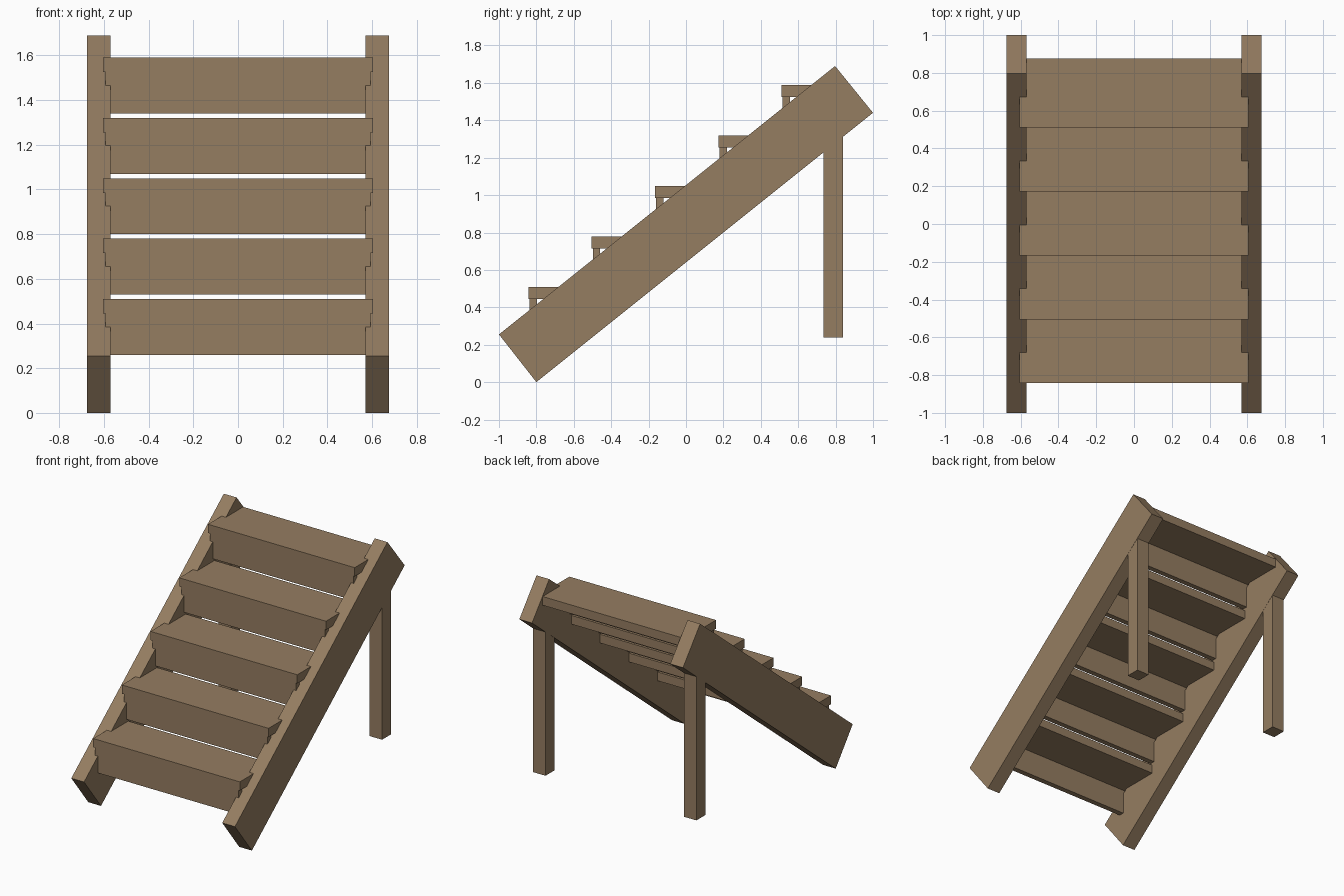
import bpy
import bmesh

cube = bpy.data.objects.get("Cube")
if cube:
    bpy.data.objects.remove(cube, do_unlink=True)

# One plain wood colour
wood = bpy.data.materials.new("brown_wood")
wood.use_nodes = True
color = (0.30, 0.205, 0.12, 1)
wood.diffuse_color = color
bsdf = wood.node_tree.nodes["Principled BSDF"]
bsdf.inputs["Base Color"].default_value = color
bsdf.inputs["Roughness"].default_value = 0.9


def plank(name, x0, x1, profile):
    """Extrude a (y, z) side profile from x0 to x1."""
    bm = bmesh.new()
    face = bm.faces.new([bm.verts.new((x0, y, z)) for y, z in profile])
    ext = bmesh.ops.extrude_face_region(bm, geom=[face])
    moved = [v for v in ext["geom"] if isinstance(v, bmesh.types.BMVert)]
    bmesh.ops.translate(bm, verts=moved, vec=(x1 - x0, 0, 0))
    bmesh.ops.recalc_face_normals(bm, faces=bm.faces)
    mesh = bpy.data.meshes.new(name)
    bm.to_mesh(mesh)
    bm.free()
    mesh.materials.append(wood)
    obj = bpy.data.objects.new(name, mesh)
    bpy.context.collection.objects.link(obj)
    return obj


def rect(y0, y1, z0, z1):
    return [(y0, z0), (y1, z0), (y1, z1), (y0, z1)]


INNER, OUTER = 0.57, 0.675
POST_FRONT, POST_BACK = 0.735, 0.84

# Sloping side beams and the back posts that hold them up
for side, s in (("left", 1), ("right", -1)):
    plank(f"{side}_stringer", s * INNER, s * OUTER,
          [(-1, 0.255), (-0.8, 0), (1, 1.44), (0.797, 1.69)])
    # Post top stays inside the beam, just clear of its outer faces
    plank(f"{side}_back_post", s * (INNER + 0.001), s * (OUTER - 0.001),
          rect(POST_FRONT, POST_BACK, 0.24, 1.4))

# Five steps, each a tread board on a riser board, let into the beams
for i in range(5):
    y, z = -0.843 + 0.3385 * i, 0.51 + 0.27 * i
    plank(f"tread_{i + 1}", -0.605, 0.605, rect(y, y + 0.364, z - 0.065, z))
    plank(f"riser_{i + 1}", -0.592, 0.592,
          rect(y + 0.006, y + 0.046, z - 0.25, z - 0.065))
